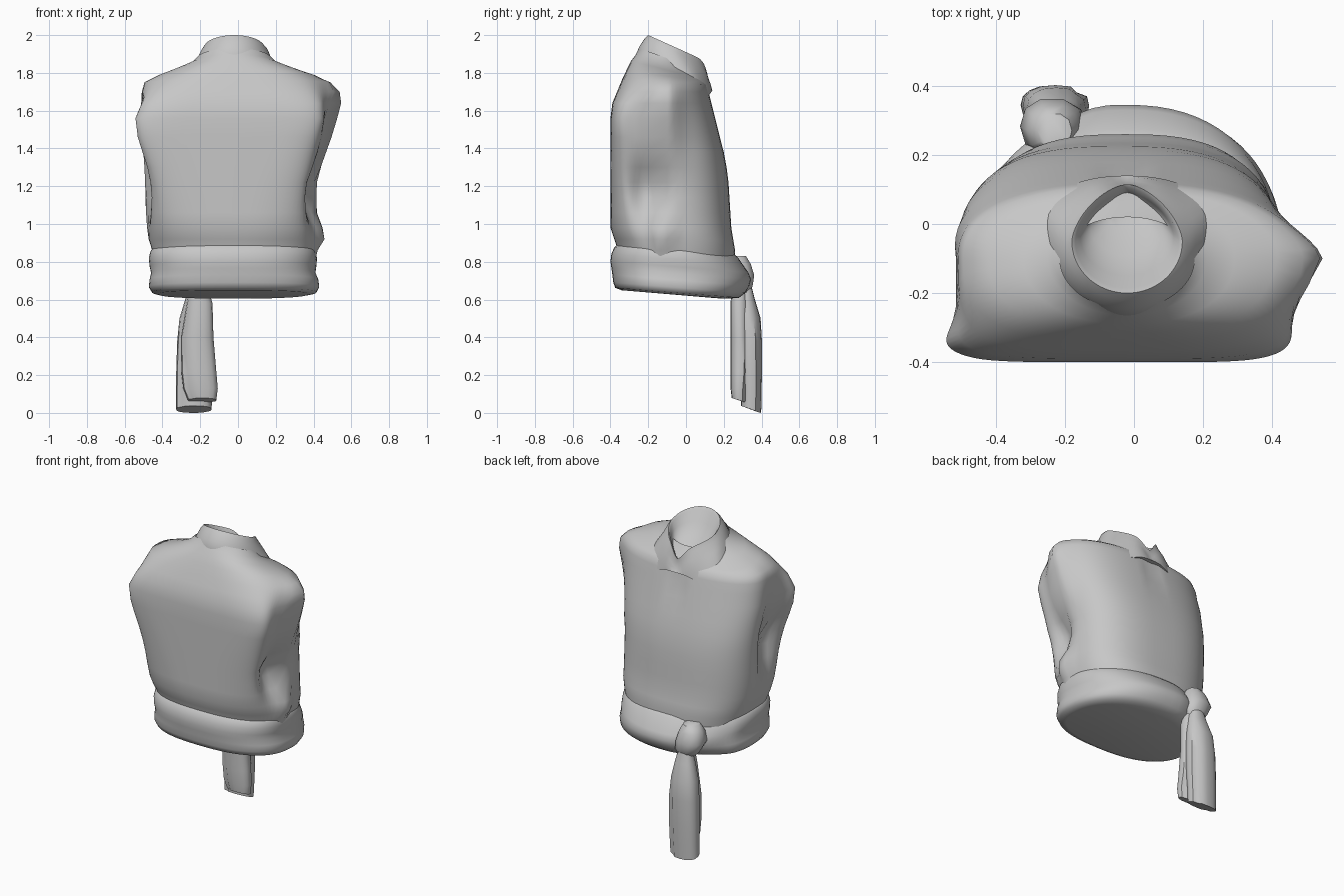
import bpy, bmesh, math

cloth = bpy.data.materials.new("grey cloth")
cloth.diffuse_color = (0.57, 0.57, 0.57, 1)
SEG = 72


def spow(v, p):
    return math.copysign(abs(v) ** p, v)


def bump(v, centre, width):
    return math.exp(-((v - centre) / width) ** 2)


def clamp(v):
    return min(1, max(0, v))


def ring(z, x0, x1, y0, y1, yc, nf=2.0, nb=2.0, tilt=0.0, seg=SEG):
    """Rounded outline with separate squareness for the -y and +y halves."""
    pts = []
    for i in range(seg):
        t = 2 * math.pi * i / seg
        c, s = math.cos(t), math.sin(t)
        n = nf if s < 0 else nb
        x = (x0 + x1) / 2 + (x1 - x0) / 2 * spow(c, 2 / n)
        y = yc + (y1 - yc if s > 0 else yc - y0) * spow(s, 2 / n)
        pts.append((x, y, z + tilt * y))
    return pts


def loft(name, rings, angle=50, cap_start=True, cap_end=True, warp=None):
    bm = bmesh.new()
    loops = [[bm.verts.new(warp(*p) if warp else p) for p in r] for r in rings]
    for a, b in zip(loops, loops[1:]):
        for i in range(len(a)):
            j = (i + 1) % len(a)
            bm.faces.new((a[i], a[j], b[j], b[i]))
    if cap_start:
        bm.faces.new(loops[0][::-1])
    if cap_end:
        bm.faces.new(loops[-1])
    bmesh.ops.recalc_face_normals(bm, faces=bm.faces)
    me = bpy.data.meshes.new(name)
    bm.to_mesh(me)
    bm.free()
    ob = bpy.data.objects.new(name, me)
    bpy.context.collection.objects.link(ob)
    me.materials.append(cloth)
    bpy.context.view_layer.objects.active = ob
    ob.select_set(True)
    bpy.ops.object.shade_smooth_by_angle(angle=math.radians(angle))
    ob.select_set(False)
    return ob


# Torso: boxy towards -y, rounded towards +y, with shoulder flares and armholes
def drape(x, y, z):
    side = clamp((abs(x) - 0.25) / 0.15)
    if x > 0:
        ramp = clamp((z - 1.2) / 0.48) if z < 1.68 else clamp((1.80 - z) / 0.12)
        x += side * 0.095 * bump(y, -0.11, 0.09) * ramp
        x -= side * 0.10 * bump(y, -0.21, 0.09) * bump(z, 1.18, 0.15)
        x += side * 0.05 * bump(y, -0.13, 0.05) * bump(z, 0.95, 0.09)
        x += side * 0.02 * bump(y, -0.36, 0.06) * bump(z, 1.6, 0.15)
    else:
        x += side * 0.11 * bump(y, -0.17, 0.10) * bump(z, 1.28, 0.2)
        x -= side * 0.045 * bump(y, -0.36, 0.06) * bump(z, 1.52, 0.2)
    if y > 0:  # neck slit
        y -= 0.02 * bump(x, -0.03, 0.025) * bump(z, 1.63, 0.1)
    return x, y, z


body = [  # z, x0, x1, y0, y1, squareness -y, squareness +y, tilt
    (0.72, -0.43, 0.39, -0.34, 0.25, 2.4, 2.5, 0),
    (0.86, -0.455, 0.405, -0.36, 0.26, 2.4, 2.7, 0),
    (0.92, -0.475, 0.42, -0.38, 0.25, 2.6, 2.7, 0),
    (0.98, -0.485, 0.42, -0.40, 0.24, 2.8, 2.7, 0),
    (1.06, -0.495, 0.42, -0.40, 0.235, 3.1, 2.7, 0),
    (1.14, -0.50, 0.42, -0.40, 0.23, 3.5, 2.7, 0),
    (1.22, -0.505, 0.42, -0.40, 0.225, 4, 2.7, 0),
    (1.30, -0.51, 0.43, -0.40, 0.215, 4.6, 2.7, 0),
    (1.38, -0.515, 0.435, -0.40, 0.20, 5.3, 2.7, 0),
    (1.46, -0.52, 0.445, -0.40, 0.18, 6, 2.6, 0),
    (1.56, -0.525, 0.455, -0.40, 0.155, 6.5, 2.5, 0),
    (1.64, -0.515, 0.46, -0.39, 0.135, 5, 2.4, 0),
    (1.70, -0.51, 0.46, -0.365, 0.12, 3.8, 2.4, 0),
    (1.75, -0.495, 0.45, -0.34, 0.11, 2.9, 2.3, -0.05),
    (1.785, -0.42, 0.40, -0.315, 0.095, 2.5, 2.2, -0.15),
    (1.82, -0.32, 0.29, -0.29, 0.085, 2.2, 2.1, -0.26),
    (1.85, -0.25, 0.21, -0.265, 0.06, 2, 2, -0.33),
    (1.885, -0.215, 0.175, -0.245, 0.02, 2, 2, -0.36),
]
loft("torso", [ring(z + t * 0.12, a, b, c, d, -0.1, nf, nb, t)
               for z, a, b, c, d, nf, nb, t in body], 60, cap_end=False, warp=drape)


# Collar: folded flap with two points, open throat, hollow inside
def throat(x, y, z):
    f = clamp((y - 0.0) / 0.08)
    z -= 0.07 * f * bump(x, -0.02, 0.05) * clamp((z - 1.72) / 0.05)
    if z < 1.79:
        z -= 0.03 * f * (bump(x, -0.17, 0.06) + bump(x, 0.13, 0.06))
    return x, y, z


neck = [  # z at y=0, x0, x1, y0, y1, centre y, tilt, squareness +y
    (1.745, -0.235, 0.195, -0.24, 0.11, -0.02, -0.35, 2.2),
    (1.755, -0.27, 0.23, -0.265, 0.14, 0.0, -0.35, 2.2),
    (1.80, -0.25, 0.21, -0.265, 0.135, -0.02, -0.37, 2.2),
    (1.845, -0.22, 0.18, -0.245, 0.125, -0.04, -0.40, 2),
    (1.885, -0.195, 0.16, -0.22, 0.115, -0.06, -0.43, 1.8),
    (1.91, -0.18, 0.14, -0.20, 0.115, -0.05, -0.45, 1.6),
    (1.90, -0.17, 0.13, -0.185, 0.105, -0.05, -0.45, 1.6),
    (1.86, -0.155, 0.115, -0.15, 0.09, -0.04, -0.40, 1.7),
    (1.82, -0.125, 0.085, -0.09, 0.075, -0.01, -0.35, 1.8),
    (1.785, -0.07, 0.03, -0.02, 0.06, 0.02, -0.30, 2),
]
loft("collar", [ring(z, a, b, c, d, yc, 2, nb, t) for z, a, b, c, d, yc, t, nb in neck],
     75, cap_start=False, warp=throat)


# Waist sash: two soft rolls on a sloping base, slimmer next to the knot
def wrap(x, y, z):
    if y > 0.1:
        y -= 0.03 * clamp((-0.1 - x) / 0.15) * clamp((y - 0.1) / 0.1)
    return x, y, z


sash = [  # z, x0, x1, y0, y1
    (0.622, -0.42, 0.37, -0.34, 0.22),
    (0.632, -0.455, 0.415, -0.375, 0.28),
    (0.66, -0.472, 0.43, -0.385, 0.315),
    (0.70, -0.468, 0.425, -0.39, 0.335),
    (0.735, -0.46, 0.41, -0.395, 0.345),
    (0.77, -0.468, 0.415, -0.40, 0.33),
    (0.81, -0.472, 0.418, -0.395, 0.30),
    (0.845, -0.465, 0.413, -0.38, 0.275),
    (0.875, -0.445, 0.395, -0.35, 0.24),
]
loft("waist_sash", [ring(z, a, b, c, d, -0.08, 2.5, 2.3, -0.08) for z, a, b, c, d in sash],
     60, warp=wrap)

# Knot: small angular lump
knot = [
    (0.63, -0.26, -0.16, 0.25, 0.33), (0.67, -0.30, -0.14, 0.23, 0.355),
    (0.73, -0.33, -0.145, 0.20, 0.365), (0.79, -0.31, -0.16, 0.20, 0.345),
    (0.83, -0.28, -0.18, 0.22, 0.32),
]
loft("sash_knot", [ring(z, a, b, c, d, (c + d) / 2, 2.3, 2.3, 0, 10)
                   for z, a, b, c, d in knot], 55)


# Hanging tails: pleated flattened tubes with slanted ends
def tail(name, rows, slope):
    rings = []
    for z, x0, x1, y0, y1 in rows:
        pts = ring(z, x0, x1, y0, y1, (y0 + y1) / 2, 2.4, 2.4, 0, 16)
        cx, cy = (x0 + x1) / 2, (y0 + y1) / 2
        deep = 0.15 * clamp((0.62 - z) / 0.2)
        out = []
        for i, (x, y, zz) in enumerate(pts):
            k = 1 - deep * (i % 8 == 2)
            if z < 0.12:
                zz += slope * (y1 - y)
            out.append((cx + (x - cx) * k, cy + (y - cy) * k, zz))
        rings.append(out)
    loft(name, rings, 50)


tail("outer_tail", [
    (0.70, -0.25, -0.18, 0.28, 0.34), (0.60, -0.28, -0.155, 0.27, 0.365),
    (0.50, -0.31, -0.14, 0.27, 0.395), (0.38, -0.322, -0.13, 0.28, 0.402),
    (0.22, -0.327, -0.13, 0.285, 0.402), (0.10, -0.328, -0.135, 0.29, 0.40),
    (0.0, -0.328, -0.14, 0.29, 0.398)], 0.35)
tail("inner_tail", [
    (0.70, -0.25, -0.17, 0.25, 0.32), (0.58, -0.27, -0.135, 0.235, 0.33),
    (0.40, -0.30, -0.13, 0.235, 0.34), (0.22, -0.30, -0.115, 0.235, 0.335),
    (0.13, -0.29, -0.107, 0.236, 0.325), (0.055, -0.265, -0.115, 0.242, 0.32)], 0.3)
